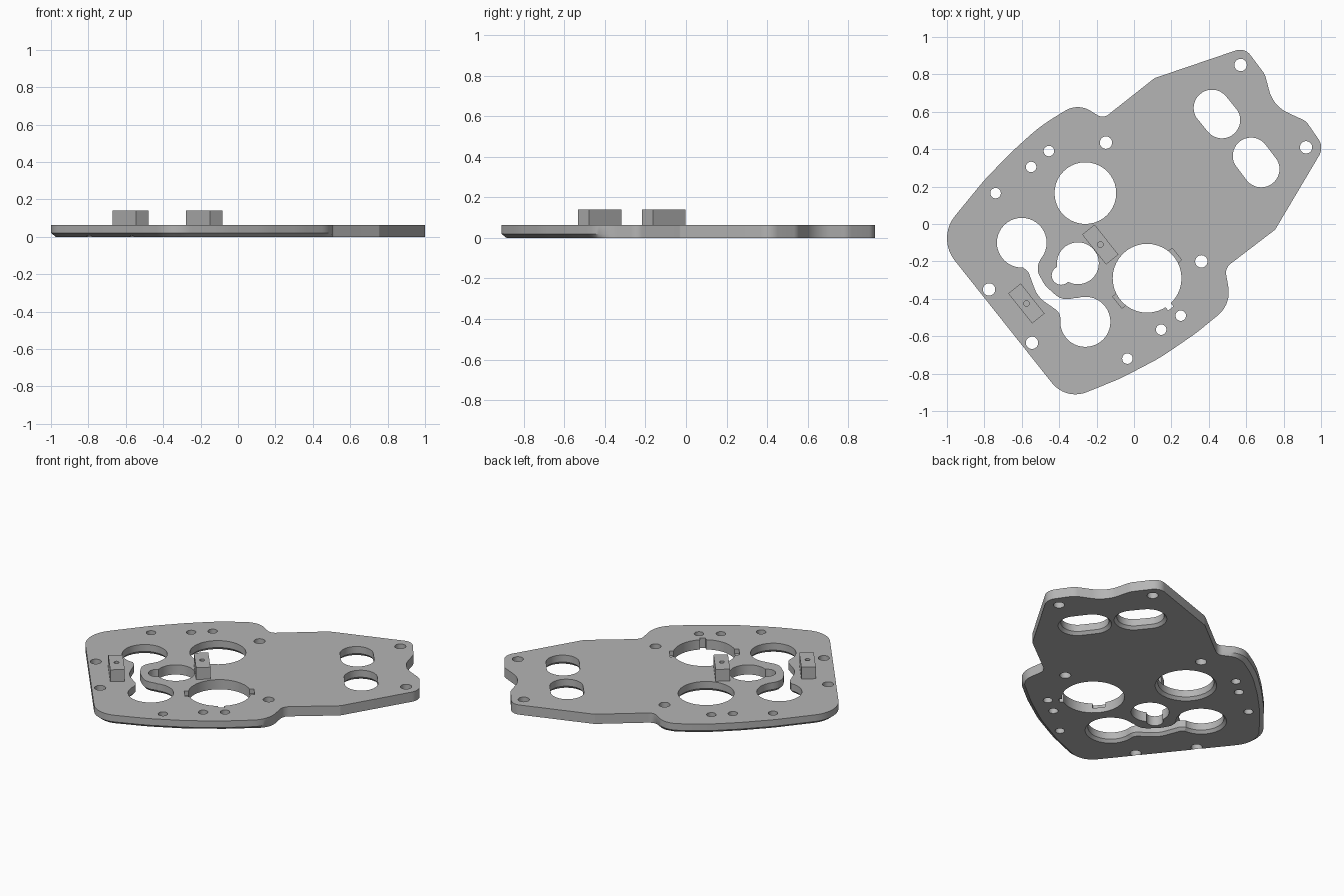
import bpy, bmesh, math
from mathutils import Vector

cube = bpy.data.objects.get("Cube")
if cube:
    bpy.data.objects.remove(cube)

THICK = 0.063

metal = bpy.data.materials.new("machined_grey")
metal.use_nodes = True
GREY = (0.46, 0.46, 0.46, 1)
metal.diffuse_color = GREY
metal.node_tree.nodes["Principled BSDF"].inputs["Base Color"].default_value = GREY


def rounded(corners, steps=9):
    """Polygon of (x, y, radius) corners with each corner filleted."""
    out = []
    n = len(corners)
    for i in range(n):
        p = Vector(corners[i][:2])
        a = Vector(corners[i - 1][:2]) - p
        b = Vector(corners[(i + 1) % n][:2]) - p
        half = a.angle(b) / 2
        reach = min(corners[i][2] / math.tan(half), a.length * 0.49, b.length * 0.49)
        radius = reach * math.tan(half)
        mid = (a.normalized() + b.normalized()).normalized()
        centre = p + mid * (radius / math.sin(half))
        start = p + a.normalized() * reach - centre
        end = p + b.normalized() * reach - centre
        sweep = math.atan2(start.x * end.y - start.y * end.x, start.dot(end))
        for k in range(steps + 1):
            t = sweep * k / steps
            out.append(centre + Vector((start.x * math.cos(t) - start.y * math.sin(t),
                                        start.x * math.sin(t) + start.y * math.cos(t))))
    return out


def capsule(a, b, radius, steps=20):
    """Round-ended slot; equal ends give a circle."""
    a, b = Vector(a), Vector(b)
    d = b - a
    base = math.atan2(d.y, d.x) - math.pi / 2
    out = []
    for centre, turn in ((b, 0), (a, math.pi)):
        for k in range(steps):
            t = base + turn + math.pi * k / steps
            out.append(centre + radius * Vector((math.cos(t), math.sin(t))))
    return out


def circle(x, y, radius):
    return capsule((x, y), (x, y), radius)


def rectangle(x, y, length, width, angle):
    u = Vector((math.cos(angle), math.sin(angle)))
    v = Vector((-u.y, u.x))
    return [Vector((x, y)) + u * length / 2 * i + v * width / 2 * j
            for i, j in ((-1, -1), (1, -1), (1, 1), (-1, 1))]


def solid(name, outline, levels, weight=lambda p: 1):
    """Stack the outline at each (z, outward offset) level and cap it."""
    n = len(outline)
    area = sum(outline[i - 1].x * outline[i].y - outline[i - 1].y * outline[i].x for i in range(n))
    if area < 0:
        outline = outline[::-1]
    bm = bmesh.new()
    rings = []
    for z, offset in levels:
        ring = []
        for i, p in enumerate(outline):
            t = (outline[(i + 1) % n] - outline[i - 1]).normalized()
            q = p + Vector((t.y, -t.x)) * offset * weight(p)
            ring.append(bm.verts.new((q.x, q.y, z)))
        rings.append(ring)
    for low, high in zip(rings, rings[1:]):
        for i in range(n):
            j = (i + 1) % n
            bm.faces.new((low[i], low[j], high[j], high[i]))
    bm.faces.new(rings[0][::-1])
    bm.faces.new(rings[-1])
    mesh = bpy.data.meshes.new(name)
    bm.to_mesh(mesh)
    bm.free()
    mesh.materials.append(metal)
    obj = bpy.data.objects.new(name, mesh)
    bpy.context.collection.objects.link(obj)
    return obj


def cut(target, outline, levels):
    tool = solid("cutter", outline, levels)
    mod = target.modifiers.new("cut", 'BOOLEAN')
    mod.operation = 'DIFFERENCE'
    mod.solver = 'EXACT'
    mod.object = tool
    bpy.ops.object.select_all(action='DESELECT')
    bpy.context.view_layer.objects.active = target
    target.select_set(True)
    bpy.ops.object.modifier_apply(modifier=mod.name)
    bpy.data.objects.remove(tool)


def smooth(obj):
    bpy.ops.object.select_all(action='DESELECT')
    bpy.context.view_layer.objects.active = obj
    obj.select_set(True)
    bpy.ops.object.shade_smooth_by_angle(angle=math.radians(30))


# Plate, with its lower rim chamfered around the wide end
OUTLINE = [
    (.11, .78, .04), (.592, .944, .07), (.70, .80, .1), (.745, .63, .2),
    (.92, .55, .08), (1.016, .41, .08), (.755, -.03, .02), (.487, -.235, .06),
    (.52, -.43, .16), (.33, -.585, .9), (.14, -.715, .9), (-.07, -.825, .9),
    (-.364, -.944, .16), (-1.054, -.075, .19), (-.80, .235, .9), (-.66, .38, .9),
    (-.50, .525, .9), (-.30, .647, .2), (-.165, .563, .05),
]


def wide_end(p):
    return max(0, min(1, (0.25 - p.x - 0.7 * p.y) * 8))


plate = solid("base_plate", rounded(OUTLINE),
              [(0, -.025), (.02, 0), (THICK, 0)], wide_end)

# Large openings with chamfered lower rims
CHAMFERED = [(-.02, .035), (.018, 0), (.2, 0)]
THROUGH = [(-.1, 0), (.2, 0)]
channel = rounded([
    (-.62, -.21, .02), (-.565, -.255, .05), (-.515, -.39, .15), (-.40, -.47, .06),
    (-.385, -.54, .02), (-.25, -.5, .02), (-.29, -.39, .03), (-.385, -.41, .1),
    (-.475, -.33, .1), (-.525, -.24, .08), (-.48, -.15, .03), (-.58, -.11, .02)])
for shape in (circle(-.26, .165, .165), circle(-.60, -.10, .133), circle(-.26, -.523, .134),
              channel,
              capsule((.417, .62), (.47, .556), .098),
              capsule((.626, .364), (.68, .294), .098)):
    cut(plate, shape, CHAMFERED)

# Plain openings: bearing bore with a key notch, small bore with a side lobe
for shape in (circle(.07, -.29, .184), rectangle(.178, -.428, .06, .035, math.radians(-52)),
              circle(-.30, -.21, .112), circle(-.39, -.275, .05)):
    cut(plate, shape, THROUGH)

# Shallow pockets on opposite sides of the bearing bore
for side in (1, -1):
    cut(plate, rectangle(.07 + side * .138, -.29 + side * .112, .08, .055, math.radians(-51)),
        [(THICK - .03, 0), (.2, 0)])

# Screw holes
LARGE, SMALL = .033, .028
SCREWS = {
    LARGE: [(.57, .85), (.92, .41), (-.15, .435), (.36, -.20), (-.775, -.35), (-.545, -.635)],
    SMALL: [(-.455, .39), (-.55, .305), (-.74, .165), (.25, -.49), (.145, -.565), (-.035, -.72)],
}
for radius, places in SCREWS.items():
    for x, y in places:
        cut(plate, circle(x, y, radius), THROUGH)
smooth(plate)

# Standoff blocks with a drilled hole
for name, x, y in (("inner_block", -.18, -.11), ("outer_block", -.575, -.425)):
    block = solid(name, rectangle(x, y, .205, .085, math.radians(-51.5)),
                  [(THICK, 0), (.14, 0)])
    cut(block, circle(x, y, .015), [(.08, 0), (.2, 0)])
    smooth(block)
